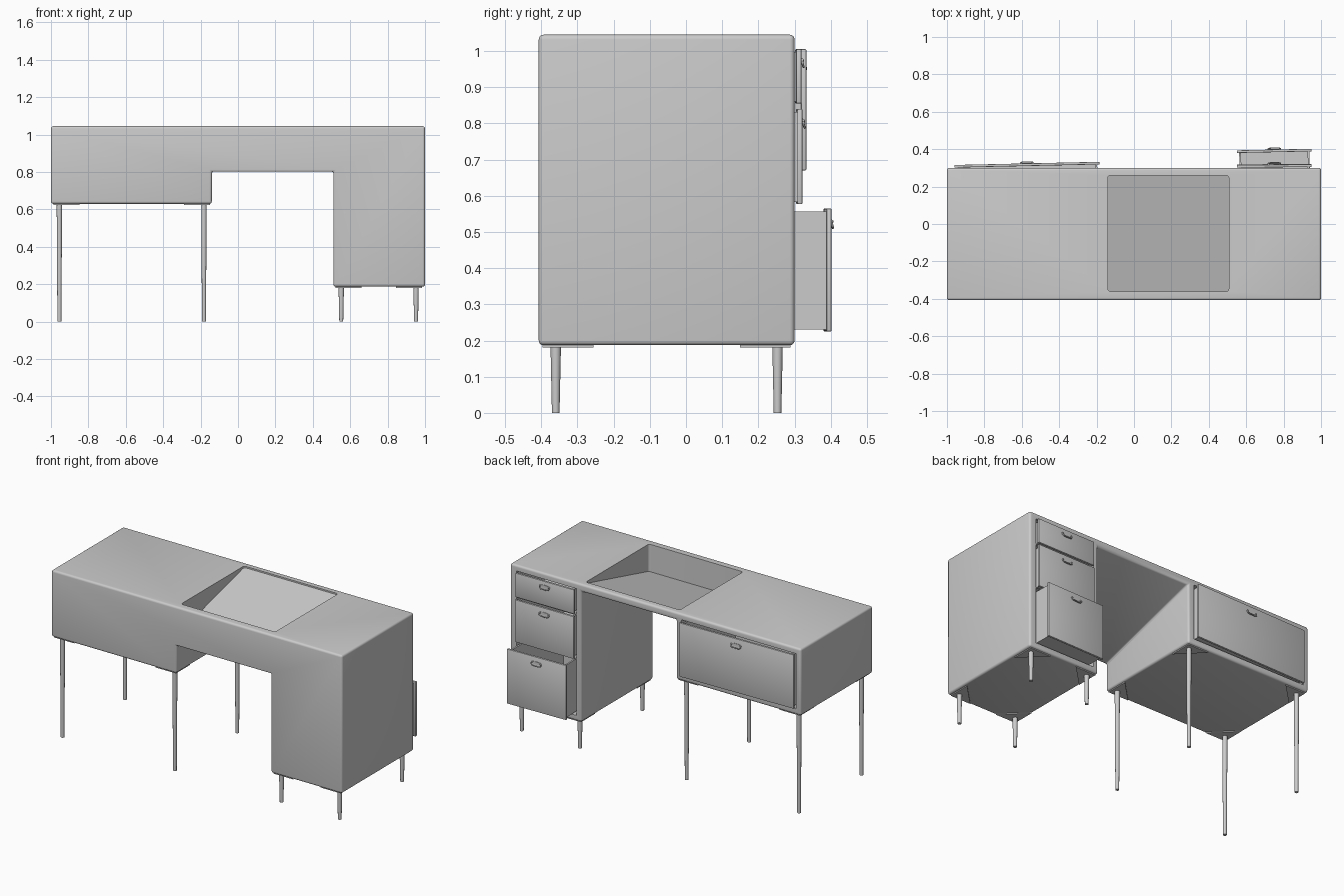
import bpy, bmesh, math
from mathutils import Matrix, Vector

if "Cube" in bpy.data.objects:
    bpy.data.objects.remove(bpy.data.objects["Cube"])


def make(name, bm, matrix=Matrix(), smooth=True):
    bmesh.ops.recalc_face_normals(bm, faces=bm.faces[:])
    me = bpy.data.meshes.new(name)
    bm.to_mesh(me)
    bm.free()
    ob = bpy.data.objects.new(name, me)
    bpy.context.collection.objects.link(ob)
    ob.matrix_world = matrix
    if smooth:
        bpy.ops.object.select_all(action='DESELECT')
        ob.select_set(True)
        bpy.context.view_layer.objects.active = ob
        bpy.ops.object.shade_smooth_by_angle(angle=math.radians(35))
    return ob


def prism(bm, front, back):
    """Join two matching outlines with side faces and end caps."""
    a = [bm.verts.new(p) for p in front]
    b = [bm.verts.new(p) for p in back]
    n = len(a)
    bm.faces.new(a)
    bm.faces.new(b[::-1])
    for i in range(n):
        j = (i + 1) % n
        bm.faces.new((a[i], a[j], b[j], b[i]))


def add_box(bm, lo, hi):
    c = [(lo[0], lo[1]), (hi[0], lo[1]), (hi[0], hi[1]), (lo[0], hi[1])]
    prism(bm, [(x, y, lo[2]) for x, y in c], [(x, y, hi[2]) for x, y in c])


def bevel(bm, width, segments, edges=None):
    bmesh.ops.bevel(bm, geom=edges or bm.edges[:], offset=width,
                    segments=segments, profile=0.5, affect='EDGES')


# Desk body: stepped outline whose knee-space ceiling rises toward the drawer side
def outline(y, ceiling):
    return [(x, y, z) for x, z in [(-1, .63), (-.14, .63), (-.14, ceiling), (.51, ceiling),
                                   (.51, .187), (1, .187), (1, 1.045), (-1, 1.045)]]


bm = bmesh.new()
prism(bm, outline(-.407, .80), outline(.30, 1.0))
bmesh.ops.recalc_face_normals(bm, faces=bm.faces[:])
bevel(bm, .013, 4)
body = make("desk_body", bm)


def cut(bm, name):
    cutter = make(name, bm, smooth=False)
    cutter.hide_render = True
    cutter.hide_viewport = False
    cutter.display_type = 'WIRE'
    m = body.modifiers.new(name, 'BOOLEAN')
    m.operation = 'DIFFERENCE'
    m.solver = 'EXACT'
    m.object = cutter
    bpy.ops.object.select_all(action='DESELECT')
    bpy.context.view_layer.objects.active = body
    body.select_set(True)
    bpy.ops.object.modifier_apply(modifier=name)
    bpy.data.objects.remove(cutter)


# Sloping tray sunk into the top
bm = bmesh.new()
tray = [(-.14, -.36, .875), (.507, -.36, .875), (.507, .26, 1.036), (-.14, .26, 1.036)]
prism(bm, tray, [(x, y, 1.2) for x, y, z in tray])
bevel(bm, .014, 4, [e for e in bm.edges
                    if (e.verts[0].co - e.verts[1].co).xy.length < 1e-5])
cut(bm, "tray_cutter")

# Drawers: name, x range, z range, y of the front's outer face, turn, handle height
drawers = [
    ("wide_drawer", -.96, -.185, .67, 1.005, .324, 1.25, .962),
    ("top_drawer", .55, .95, .855, 1.005, .317, .5, .968),
    ("middle_drawer", .55, .95, .577, .84, .320, .5, .80),
    ("bottom_drawer", .55, .95, .225, .565, .398, 1.2, .523),
]

for name, x0, x1, z0, z1, y, turn, hz in drawers:
    bm = bmesh.new()
    add_box(bm, (x0 - .006, -.36, z0 - .004), (x1 + .006, .4, z1 + .004))
    cut(bm, name + "_opening")

    cx, w = (x0 + x1) / 2, (x1 - x0) / 2
    mat = Matrix.Translation((cx, y, 0)) @ Matrix.Rotation(math.radians(turn), 4, 'Z')

    # Drawer front panel
    bm = bmesh.new()
    add_box(bm, (-w, -.014, z0), (w, 0, z1))
    bevel(bm, .003, 2)
    make(name + "_front", bm, mat)

    # Open-topped drawer box
    bm = bmesh.new()
    b, bz0, bz1 = w - .012, z0 + .006, z1 - .008
    add_box(bm, (-b, -.55, bz0), (b, -.013, bz0 + .01))
    add_box(bm, (-b, -.55, bz0), (b, -.54, bz1))
    for s in (-1, 1):
        xs = sorted((s * b, s * (b - .01)))
        add_box(bm, (xs[0], -.55, bz0), (xs[1], -.013, bz1))
    make(name + "_box", bm, mat, smooth=False)

    # Handle: oval backplate, and a hanging bail on two studs
    bm = bmesh.new()
    bmesh.ops.create_cone(bm, cap_ends=True, segments=24, radius1=1, radius2=1, depth=1,
                          matrix=Matrix.Translation((0, .001, hz + .006))
                          @ Matrix.Diagonal((.036, .003, .008, 1))
                          @ Matrix.Rotation(math.pi / 2, 4, 'X'))
    for s in (-1, 1):
        bmesh.ops.create_uvsphere(bm, u_segments=10, v_segments=8, radius=.005,
                                  matrix=Matrix.Translation((s * .03, .004, hz + .006)))
    make(name + "_handle_plate", bm, mat)

    cu = bpy.data.curves.new(name + "_handle_bail", 'CURVE')
    cu.dimensions = '3D'
    cu.bevel_depth = .003
    cu.bevel_resolution = 2
    cu.use_fill_caps = True
    sp = cu.splines.new('POLY')
    sp.points.add(12)
    for i, p in enumerate(sp.points):
        a = math.pi * i / 12
        c, s = math.cos(a), math.sin(a)
        flat = math.copysign(abs(c) ** .6, c)
        p.co = (.034 * flat, .004 + .004 * s, hz + .006 - .018 * s ** .6 if s > 0 else hz + .006, 1)
    ob = bpy.data.objects.new(name + "_handle_bail", cu)
    bpy.context.collection.objects.link(ob)
    ob.matrix_world = mat

# Tapered legs with triangular corner plates
for label, xs, base in (("long", (-.955, -.182), .63), ("short", (.552, .952), .187)):
    for i, x in enumerate(xs):
        for j, y in enumerate((-.36, .253)):
            tag = f"{('left', 'right')[i]}_{('front', 'back')[j]}"
            bm = bmesh.new()
            bmesh.ops.create_cone(bm, cap_ends=True, segments=20, radius1=.0105, radius2=.0145,
                                  depth=base, matrix=Matrix.Translation((x, y, base / 2)))
            make(f"{label}_leg_{tag}", bm)
            sx, sy = 1 - 2 * i, 1 - 2 * j
            px, py = x - sx * .032, y - sy * .036
            tri = [(px, py), (px + sx * .14, py), (px, py + sy * .14)]
            bm = bmesh.new()
            prism(bm, [(a, b, base - .006) for a, b in tri], [(a, b, base + .001) for a, b in tri])
            make(f"{label}_leg_plate_{tag}", bm, smooth=False)

# Centre the whole model in depth: body plus pulled-out drawer already sit about y = 0
bpy.ops.object.select_all(action='DESELECT')
bpy.context.view_layer.objects.active = body
body.select_set(True)
bpy.ops.object.shade_smooth_by_angle(angle=math.radians(35))
